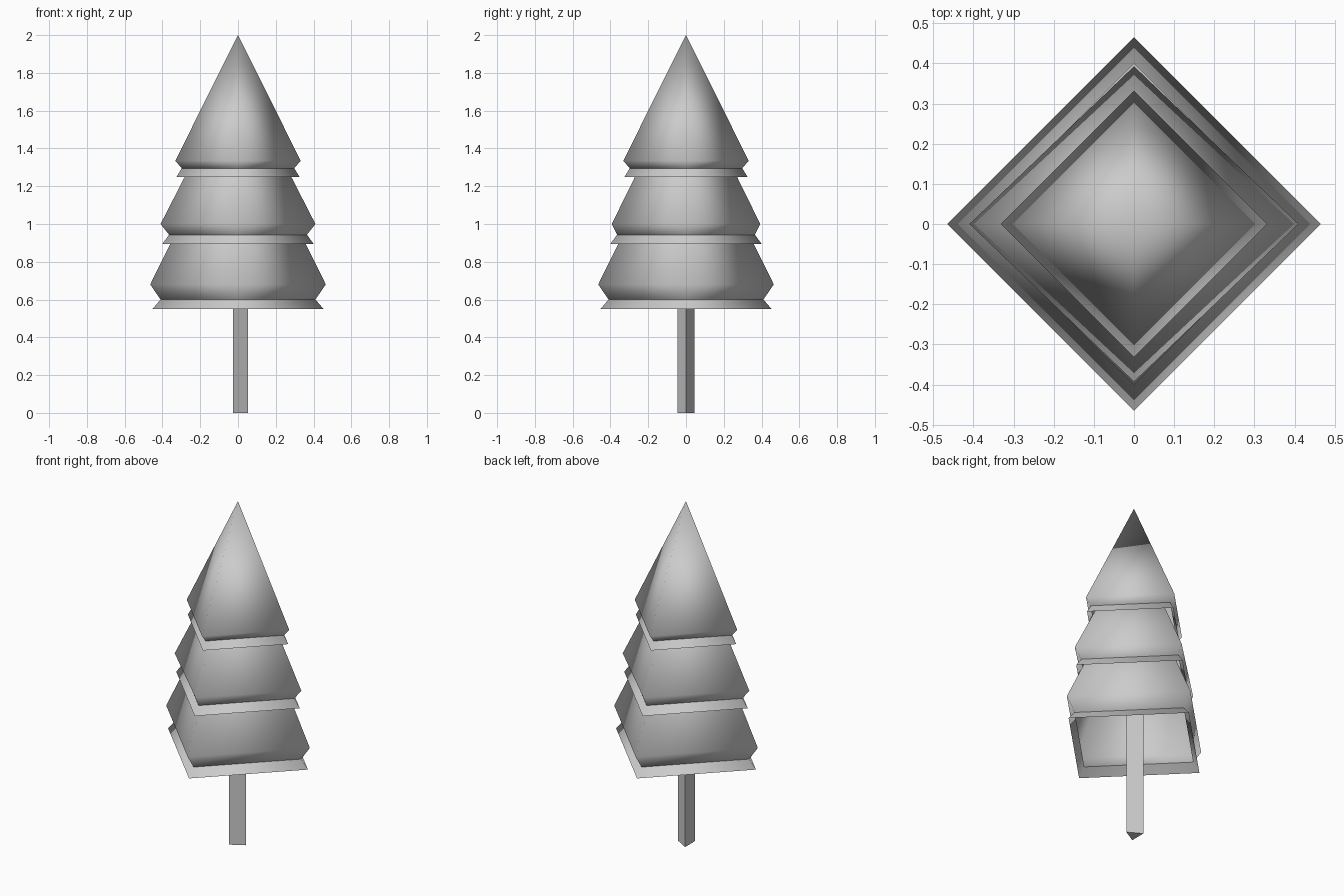
import bpy
from math import cos, sin, tau

if "Cube" in bpy.data.objects:
    bpy.data.objects.remove(bpy.data.objects["Cube"], do_unlink=True)

grey = bpy.data.materials.new("plain_grey")
grey.use_nodes = True
grey.diffuse_color = (0.6, 0.6, 0.6, 1)
grey.node_tree.nodes["Principled BSDF"].inputs["Base Color"].default_value = (0.6, 0.6, 0.6, 1)


def loft(name, rings, sides, apex=None, caps=False, smooth=True):
    """Stack rings of (x radius, y radius, z) from the bottom up, with an optional tip."""
    verts = [(rx * cos(tau * i / sides), ry * sin(tau * i / sides), z)
             for rx, ry, z in rings for i in range(sides)]
    faces = []
    for r in range(len(rings) - 1):
        for i in range(sides):
            a, b = r * sides + i, r * sides + (i + 1) % sides
            faces.append((a, b, b + sides, a + sides))
    top = (len(rings) - 1) * sides
    if apex:
        verts.append((0, 0, apex))
        faces += [(top + i, top + (i + 1) % sides, len(verts) - 1) for i in range(sides)]
    if caps:
        faces.append(tuple(reversed(range(sides))))
        faces.append(tuple(range(top, top + sides)))
    mesh = bpy.data.meshes.new(name)
    mesh.from_pydata(verts, [], faces)
    mesh.materials.append(grey)
    mesh.polygons.foreach_set("use_smooth", [smooth] * len(faces))
    mesh.update()
    obj = bpy.data.objects.new(name, mesh)
    bpy.context.collection.objects.link(obj)
    return obj


# Three-sided trunk, reaching up inside the hollow lowest tier
loft("trunk", [(0.053, 0.053, 0), (0.053, 0.053, 1.0)], 3, caps=True, smooth=False)

# Foliage: four-sided hollow cones, tucked in at the neck, each with a flared open lip
# name, tip z, widest (rx, ry, z), neck (r, z), lip (r, z)
tiers = [
    ("lower", 1.62, (0.465, 0.465, 0.68), (0.41, 0.60), (0.453, 0.55)),
    ("middle", 1.80, (0.41, 0.393, 1.0), (0.365, 0.943), (0.40, 0.895)),
    ("upper", 2.0, (0.332, 0.332, 1.335), (0.298, 1.295), (0.325, 1.25)),
]
for name, tip, wide, (neck_r, neck_z), (lip_r, lip_z) in tiers:
    neck = (neck_r, neck_r, neck_z)
    loft(name + "_tier", [neck, wide], 4, apex=tip)
    loft(name + "_lip", [(lip_r, lip_r, lip_z), neck], 4)
